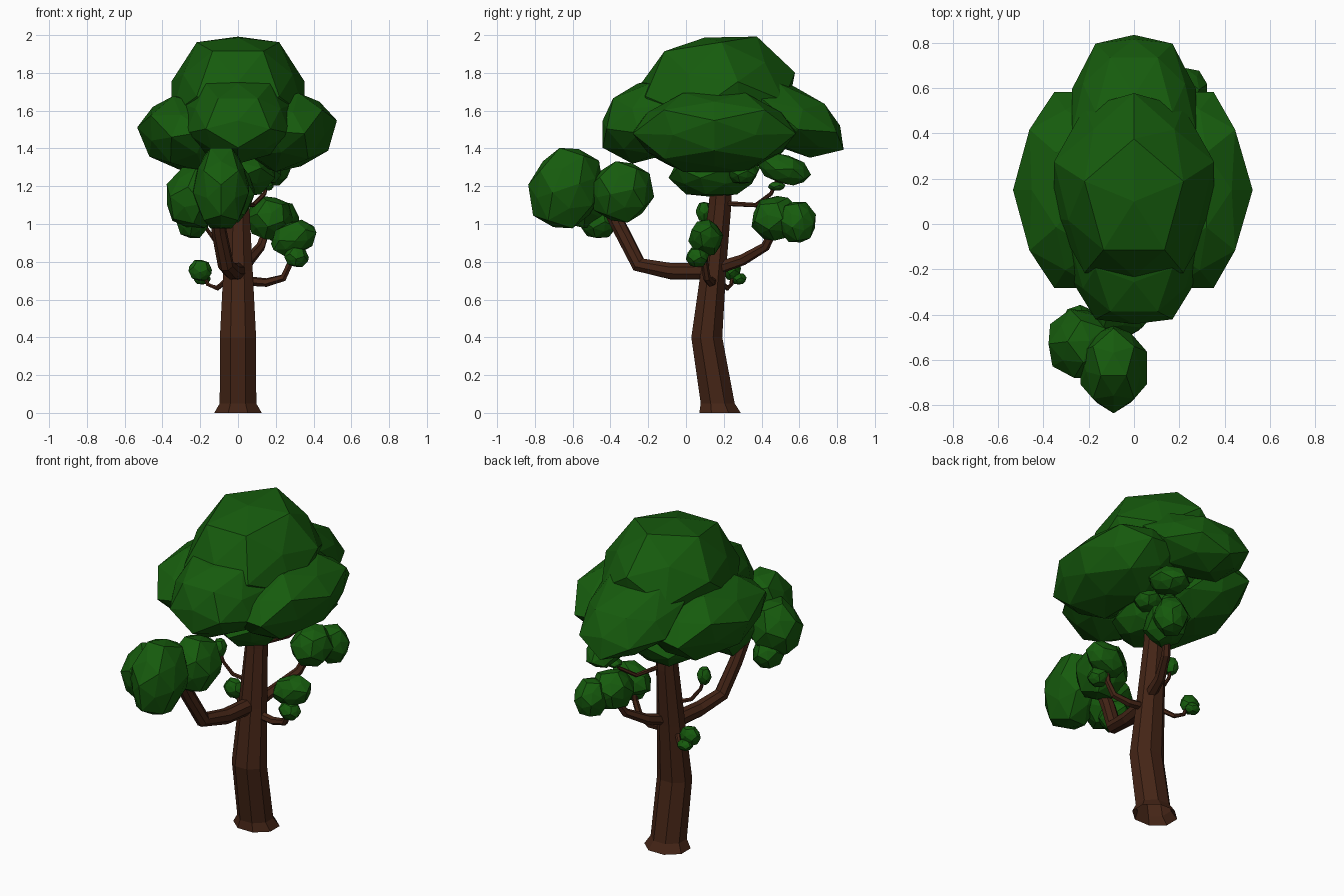
import bpy, bmesh, math
from mathutils import Matrix, Euler, Vector

if "Cube" in bpy.data.objects:
    bpy.data.objects.remove(bpy.data.objects["Cube"])


def material(name, color):
    m = bpy.data.materials.new(name)
    m.diffuse_color = color
    m.use_nodes = True
    m.node_tree.nodes["Principled BSDF"].inputs["Base Color"].default_value = m.diffuse_color
    return m


BARK = material("bark", (0.058, 0.018, 0.008, 1))
LEAF = material("leaf", (0.008, 0.105, 0.004, 1))


def finish(bm, name, mat):
    me = bpy.data.meshes.new(name)
    bmesh.ops.recalc_face_normals(bm, faces=bm.faces)
    bm.to_mesh(me)
    bm.free()
    me.materials.append(mat)
    ob = bpy.data.objects.new(name, me)
    bpy.context.collection.objects.link(ob)


def skin(bm, rings):
    """Join rings of vertices into a tube, open at the start and capped at the end."""
    n = len(rings[0])
    for a, b in zip(rings, rings[1:]):
        for i in range(n):
            j = (i + 1) % n
            bm.faces.new((a[i], a[j], b[j], b[i]))
    bm.faces.new(rings[-1])


def trunk(name, sections, sides=8):
    bm = bmesh.new()
    rings = []
    for y, z, rx, ry in sections:
        ring = []
        for i in range(sides):
            a = 2 * math.pi * (i + 0.5) / sides
            ring.append(bm.verts.new((rx * 1.08 * math.cos(a), y + ry * 1.08 * math.sin(a), z)))
        rings.append(ring)
    skin(bm, rings)
    finish(bm, name, BARK)


def branch(name, points, r0, r1, sides=6):
    bm = bmesh.new()
    pts = [Vector(p) for p in points]
    rings = []
    u = Vector((0.31, 0.17, 0.93))
    for k, p in enumerate(pts):
        t = (pts[min(k + 1, len(pts) - 1)] - pts[max(k - 1, 0)]).normalized()
        u = (u - t * u.dot(t)).normalized()
        v = t.cross(u)
        r = r0 + (r1 - r0) * k / (len(pts) - 1)
        angles = [2 * math.pi * i / sides for i in range(sides)]
        rings.append([bm.verts.new(p + r * (math.cos(a) * u + math.sin(a) * v)) for a in angles])
    skin(bm, rings)
    finish(bm, name, BARK)


def leaves(name, loc, size, rot=(0, 0, 0), spin=0):
    """Dodecahedron with slightly raised pentagon centres, spun, scaled, rotated, placed."""
    ico = bmesh.new()
    bmesh.ops.create_icosphere(ico, subdivisions=1, radius=1)
    points = [f.calc_center_median().normalized() for f in ico.faces]
    points += [v.co * 0.9 for v in ico.verts]
    ico.free()
    bm = bmesh.new()
    for p in points:
        bm.verts.new(p)
    bmesh.ops.convex_hull(bm, input=bm.verts[:])
    bm.transform(Matrix.Rotation(math.radians(spin - 90), 4, 'Z'))
    e = Euler([math.radians(a) for a in rot])
    bm.transform(Matrix.LocRotScale(Vector(loc), e, Vector(size) * 1.05))
    finish(bm, name, LEAF)


# Trunk with flared foot
trunk("trunk", [(0.18, 0, 0.126, 0.11), (0.168, 0.05, 0.097, 0.09), (0.11, 0.4, 0.096, 0.082),
                (0.145, 0.75, 0.078, 0.067), (0.18, 1.1, 0.06, 0.06), (0.2, 1.45, 0.05, 0.05)])

# Branches
branch("front_branch", [(0, 0.15, 0.75), (-0.03, -0.08, 0.75), (-0.065, -0.25, 0.785),
                        (-0.10, -0.34, 0.96), (-0.12, -0.44, 1.15)], 0.048, 0.038, 8)
branch("back_branch", [(0.02, 0.15, 0.76), (0.06, 0.3, 0.81), (0.12, 0.42, 0.88),
                       (0.16, 0.48, 1.0)], 0.035, 0.02)
branch("right_branch", [(0.03, 0.14, 0.70), (0.15, 0.13, 0.69), (0.24, 0.11, 0.715),
                        (0.275, 0.1, 0.79), (0.29, 0.1, 0.9)], 0.026, 0.015)
branch("left_branch", [(-0.05, 0.16, 0.71), (-0.11, 0.22, 0.66), (-0.16, 0.24, 0.68),
                       (-0.19, 0.25, 0.76)], 0.015, 0.009)
branch("upper_back_branch", [(0.02, 0.19, 1.11), (0.08, 0.37, 1.10), (0.14, 0.45, 1.16),
                             (0.17, 0.5, 1.27)], 0.014, 0.009)
branch("upper_left_branch", [(-0.03, 0.15, 0.88), (-0.12, 0.12, 0.91), (-0.17, 0.1, 0.98),
                             (-0.19, 0.09, 1.06)], 0.014, 0.008)

# Main crown
leaves("crown_top", (0, 0.15, 1.665), (0.36, 0.43, 0.345), (9, 0, 0))
leaves("crown_front", (0, -0.18, 1.555), (0.28, 0.29, 0.215), (22, 0, 0))
leaves("crown_back", (0, 0.50, 1.58), (0.28, 0.37, 0.175), (-24, 0, 0), 180)
leaves("crown_right", (0.26, 0.15, 1.485), (0.26, 0.44, 0.205), (0, -22, 0), 90)
leaves("crown_left", (-0.26, 0.15, 1.475), (0.265, 0.44, 0.205), (0, 16, 0), -90)
leaves("crown_underside", (0, 0.15, 1.27), (0.2, 0.235, 0.135))

# Front leaf cluster
leaves("front_leaves_large", (-0.09, -0.635, 1.19), (0.15, 0.19, 0.23), (-18, 0, 0))
leaves("front_leaves_rear", (-0.05, -0.34, 1.17), (0.14, 0.165, 0.17), (-20, 0, 0))
leaves("front_leaves_left", (-0.235, -0.53, 1.14), (0.15, 0.155, 0.17), (0, 15, 20))
leaves("front_leaves_low", (-0.24, -0.46, 1.01), (0.085, 0.1, 0.09), (0, 10, 0))

# Leaves on the smaller branches
leaves("back_leaves_large", (0.17, 0.475, 1.03), (0.12, 0.13, 0.12), (10, 15, 0))
leaves("back_leaves_outer", (0.23, 0.59, 1.01), (0.095, 0.1, 0.115), (10, 0, 0))
leaves("right_leaves", (0.295, 0.105, 0.925), (0.125, 0.09, 0.09), (0, -22, 0))
leaves("right_leaves_low", (0.31, 0.06, 0.825), (0.065, 0.06, 0.055), (0, 10, 0))
leaves("left_leaves", (-0.2, 0.245, 0.755), (0.062, 0.045, 0.058), (0, 8, 0))
leaves("left_leaves_low", (-0.19, 0.28, 0.71), (0.045, 0.04, 0.032))
leaves("upper_back_leaves", (0.18, 0.52, 1.29), (0.1, 0.14, 0.08), (-18, 0, 0))
leaves("upper_back_leaves_low", (0.15, 0.48, 1.2), (0.04, 0.045, 0.025))
leaves("upper_inner_leaves", (0.15, 0.3, 1.27), (0.08, 0.08, 0.06))
leaves("upper_left_leaves", (-0.19, 0.095, 1.065), (0.04, 0.042, 0.055), (0, 0, 20))
